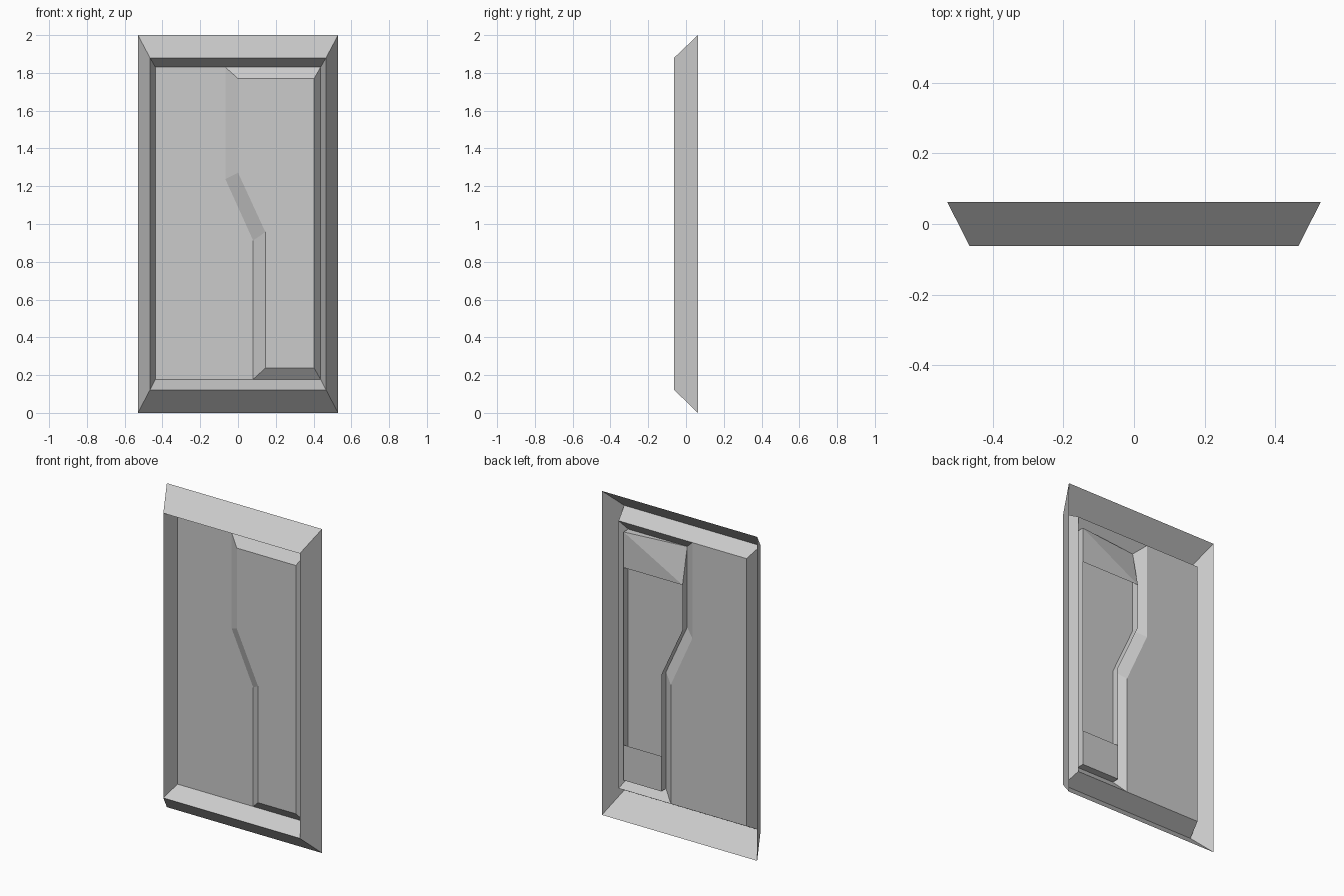
import bpy, bmesh

if "Cube" in bpy.data.objects:
    bpy.data.objects.remove(bpy.data.objects["Cube"])

RIM_Y, BACK_Y, PANEL_Y, RAISED_Y = -0.063, 0.063, 0.034, -0.012


def build(name, faces):
    """Make an object from polygons given as lists of points, welding shared corners."""
    bm = bmesh.new()
    for pts in faces:
        bm.faces.new([bm.verts.new(p) for p in pts])
    bmesh.ops.remove_doubles(bm, verts=bm.verts, dist=1e-4)
    me = bpy.data.meshes.new(name)
    bm.to_mesh(me)
    bm.free()
    ob = bpy.data.objects.new(name, me)
    bpy.context.collection.objects.link(ob)
    return ob


def loop(xz, y):
    return [(x, y, z) for x, z in xz]


def rect(half, z0, z1, y):
    return loop([(-half, z0), (half, z0), (half, z1), (-half, z1)], y)


def bridge(a, b):
    """Quads joining two closed loops of equal length."""
    n = len(a)
    return [[a[i], a[(i + 1) % n], b[(i + 1) % n], b[i]] for i in range(n)]


# Frame: open-backed sheet sloping out to the rim, then in to the panel
outer = rect(0.53, 0, 2, BACK_Y)
rim = rect(0.466, 0.122, 1.88, RIM_Y)
inner = rect(0.437, 0.178, 1.83, PANEL_Y)
build("frame", bridge(outer, rim) + bridge(rim, inner))

# Flat panel left of the stepped line
step = [(0.08, 0.178), (0.08, 0.913), (-0.067, 1.238), (-0.067, 1.83)]
build("flat_panel", [loop([(-0.437, 0.178)] + step + [(-0.437, 1.83)], PANEL_Y)])

# Raised panel with bevelled border
base = step[::-1] + [(0.437, 0.178), (0.437, 1.83)]
top = [(0, 1.77), (0, 1.272), (0.145, 0.957), (0.145, 0.237), (0.403, 0.237), (0.403, 1.77)]
face = loop(top, RAISED_Y)
build("raised_panel", bridge(loop(base, PANEL_Y), face) + [face])

# Backing: side walls behind the raised panel and two end plates
LOW, HIGH = 0.455, 1.55
back = loop(top, PANEL_Y)
corner = face[0]
cl, cr = (0, PANEL_Y, HIGH), (0.403, PANEL_Y, HIGH)
bl, br = (0.145, PANEL_Y, LOW), (0.403, PANEL_Y, LOW)
walls = [[face[i], face[i + 1], back[i + 1], back[i]] for i in range(1, 5)]
walls += [[corner, face[1], back[1], cl], [face[5], corner, back[5]]]
plates = [[back[3], back[4], br, bl], [back[5], corner, cl], [back[5], cl, cr]]
build("panel_backing", walls + plates)
